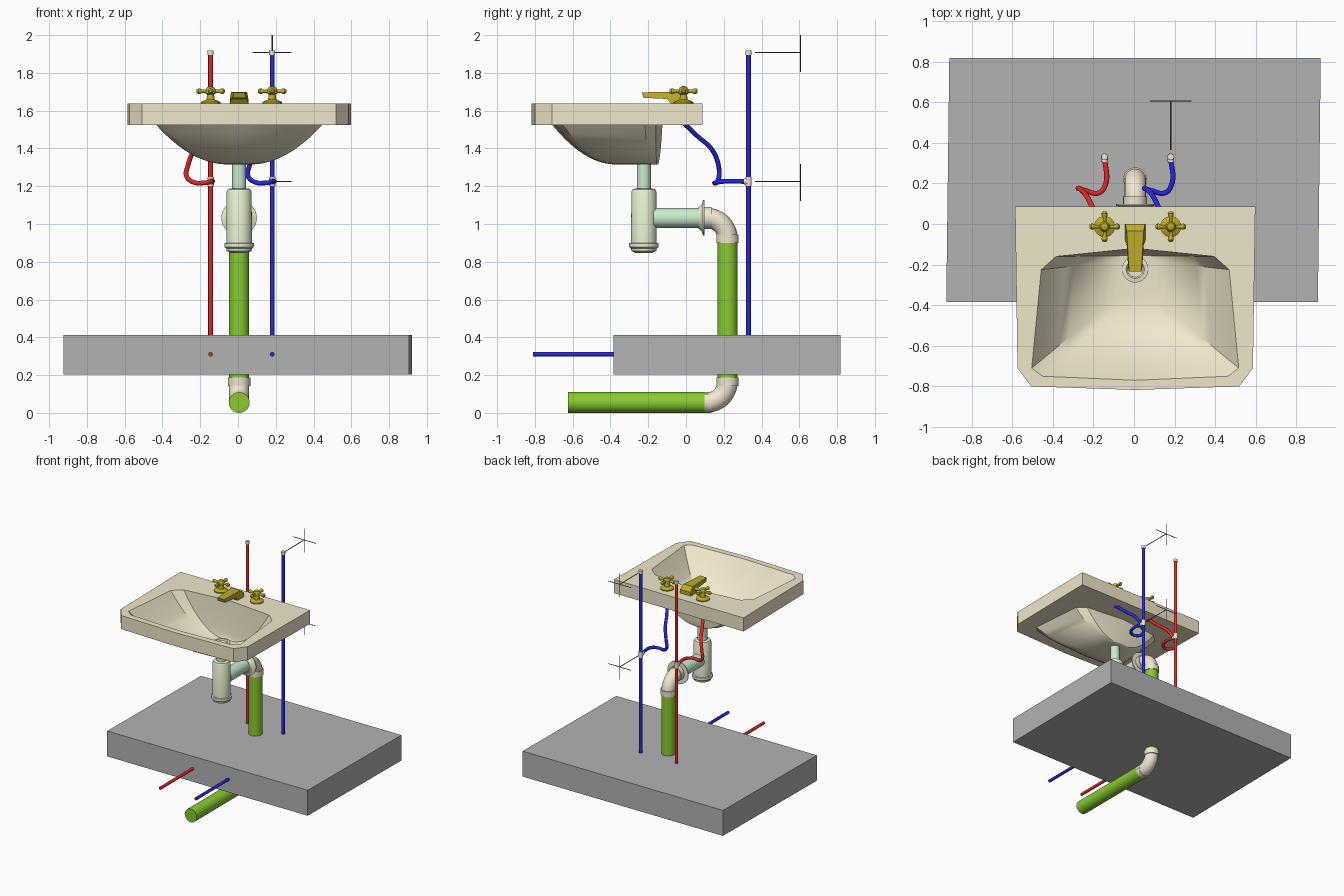
import bpy, bmesh, math
from mathutils import Vector, Matrix

if "Cube" in bpy.data.objects:
    bpy.data.objects.remove(bpy.data.objects["Cube"])

CX = 0.006
COLD, HOT = 0.181, -0.145

def material(name, r, g, b):
    m = bpy.data.materials.new(name)
    m.diffuse_color = (r, g, b, 1)
    m.use_nodes = True
    m.node_tree.nodes["Principled BSDF"].inputs["Base Color"].default_value = m.diffuse_color
    return m

CERAMIC = material("ceramic", 0.87, 0.80, 0.60)
BRASS = material("brass", 0.50, 0.42, 0.02)
GREEN = material("green_pipe", 0.25, 0.60, 0.03)
MINT = material("mint_pipe", 0.60, 0.83, 0.62)
TRAP = material("trap_plastic", 0.80, 0.88, 0.64)
BEIGE = material("fitting", 0.88, 0.80, 0.64)
BLUE = material("cold", 0.02, 0.02, 0.75)
RED = material("hot", 0.80, 0.02, 0.02)
SLAB = material("concrete", 0.45, 0.45, 0.45)
LINE = material("dimension", 0.12, 0.12, 0.12)

def finish(ob, mat, smooth=True):
    ob.data.materials.append(mat)
    if smooth:
        bpy.ops.object.select_all(action='DESELECT')
        ob.select_set(True)
        bpy.context.view_layer.objects.active = ob
        bpy.ops.object.shade_smooth_by_angle(angle=math.radians(35))
    return ob

def loft(name, loops, mat, smooth=True, matrix=Matrix()):
    """Skin a stack of equal-length closed loops and cap both ends."""
    bm = bmesh.new()
    rings = [[bm.verts.new(matrix @ Vector(p)) for p in lp] for lp in loops]
    n = len(rings[0])
    for a, b in zip(rings, rings[1:]):
        for i in range(n):
            j = (i + 1) % n
            bm.faces.new((a[i], a[j], b[j], b[i]))
    bm.faces.new(rings[0][::-1])
    bm.faces.new(rings[-1])
    bmesh.ops.recalc_face_normals(bm, faces=bm.faces)
    me = bpy.data.meshes.new(name)
    bm.to_mesh(me)
    bm.free()
    ob = bpy.data.objects.new(name, me)
    bpy.context.collection.objects.link(ob)
    return finish(ob, mat, smooth)

def lathe(name, profile, origin, mat, axis=(0, 0, 1), sides=32):
    """Revolve (radius, height) points about an axis."""
    rot = Vector((0, 0, 1)).rotation_difference(Vector(axis)).to_matrix().to_4x4()
    ang = [2 * math.pi * i / sides for i in range(sides)]
    loops = [[(r * math.cos(a), r * math.sin(a), h) for a in ang] for r, h in profile]
    return loft(name, loops, mat, True, Matrix.Translation(origin) @ rot)

def rod(name, p, q, r, mat, sides=32):
    d = Vector(q) - Vector(p)
    return lathe(name, [(r, 0), (r, d.length)], p, mat, d.normalized(), sides)

def tube(name, pts, r, mat, spline='POLY', res=4):
    """Round tube swept along a path."""
    cu = bpy.data.curves.new(name, 'CURVE')
    cu.dimensions = '3D'
    cu.bevel_depth, cu.bevel_resolution, cu.use_fill_caps = r, res, True
    sp = cu.splines.new(spline)
    if spline == 'BEZIER':
        sp.bezier_points.add(len(pts) - 1)
        for b, p in zip(sp.bezier_points, pts):
            b.co = p
            b.handle_left_type = b.handle_right_type = 'AUTO'
    else:
        sp.points.add(len(pts) - 1)
        for b, p in zip(sp.points, pts):
            b.co = (*p, 1)
    ob = bpy.data.objects.new(name, cu)
    bpy.context.collection.objects.link(ob)
    bpy.ops.object.select_all(action='DESELECT')
    ob.select_set(True)
    bpy.context.view_layer.objects.active = ob
    bpy.ops.object.convert(target='MESH')
    return finish(bpy.context.view_layer.objects.active, mat)

# Floor slab, slightly skewed in plan
plan = [(-0.925, -0.385), (0.906, -0.385), (0.92, 0.817), (-0.91, 0.817)]
loft("floor_slab", [[(x, y, z) for x, y in plan] for z in (0.203, 0.413)], SLAB, False)

# Basin: rim and bowl as one loft, from half outlines
def outline(half):
    return half + [(-x, y) for x, y in half[-2:0:-1]]

RIM = outline([(0, .087), (.39, .087), (.592, .087), (.58, -.71), (.513, -.80), (0, -.8175)])
MOUTH = outline([(0, -.12), (.39, -.16), (.463, -.225), (.51, -.71), (.457, -.75), (0, -.77)])
FLOOR = outline([(0, -.15), (.04, -.156), (.06, -.18), (.06, -.34), (.04, -.365), (0, -.37)])

def level(t, bottom, depth):
    return [(CX + f[0] + (m[0] - f[0]) * t, f[1] + (m[1] - f[1]) * t, bottom + depth * t * t)
            for f, m in zip(FLOOR, MOUTH)]

def flat(pts, z):
    return [(CX + x, y, z) for x, y in pts]

STEPS = 10
under = [level(0.845 * i / STEPS, 1.315, 0.294) for i in range(STEPS + 1)]
inside = [level(i / STEPS, 1.327, 0.31) for i in range(STEPS, -1, -1)]
loft("basin", under + [flat(RIM, 1.525), flat(RIM, 1.637)] + inside, CERAMIC)

# Drain ring and waste pipe
DY = -0.223
lathe("drain_ring", [(.04, 1.325), (.065, 1.325), (.065, 1.335), (.045, 1.338), (.038, 1.33)],
      (CX, DY, 0), BEIGE)
rod("waste_pipe", (CX, DY, 1.17), (CX, DY, 1.33), 0.037, MINT)

# Bottle trap and its outlet
lathe("bottle_trap", [(.05, 1.187), (.06, 1.183), (.066, 1.17), (.068, .90), (.078, .898), (.078, .878),
                      (.068, .87), (.066, .858), (.045, .847)], (CX, DY, 0), TRAP)
rod("trap_outlet", (CX, DY + .05, 1.032), (CX, 0.10, 1.032), 0.053, MINT)
lathe("wall_flange", [(.056, .065), (.062, .075), (.075, .085), (.094, .09), (.094, .098), (.056, .098)],
      (CX, 0, 1.032), TRAP, (0, 1, 0))

# Elbows with end collars
PY, R = 0.22, 0.11
for name, z_h, s in (("upper_elbow", 1.032, -1), ("lower_elbow", 0.055, 1)):
    arc = [(CX, PY - R + R * math.sin(a), z_h + s * (R - R * math.cos(a)))
           for a in [math.pi / 2 * i / 12 for i in range(13)]]
    tube(name, arc, 0.0535, BEIGE, res=6)
    z_v = z_h + s * R
    rod(name + "_side_collar", (CX, 0.098, z_h), (CX, 0.135, z_h), 0.055 if s > 0 else 0.059, BEIGE)
    rod(name + "_end_collar", (CX, PY, z_v - s * .022), (CX, PY, z_v + s * .022), 0.059, BEIGE)

# Drain pipes
rod("drain_riser", (CX, PY, 0.17), (CX, PY, 0.93), 0.053, GREEN)
rod("drain_outlet", (CX, -0.625, 0.055), (CX, 0.12, 0.055), 0.055, GREEN)

# Water supply lines, hoses and taps
SY, SZ, TY = 0.331, 1.225, -0.013
for label, x, mat in (("cold", COLD, BLUE), ("hot", HOT, RED)):
    rod(label + "_floor_pipe", (x, -0.81, 0.31), (x, SY, 0.31), 0.012, mat, 16)
    rod(label + "_riser", (x, SY, 0.30), (x, SY, 1.90), 0.0125, mat, 16)
    rod(label + "_riser_cap", (x, SY, 1.895), (x, SY, 1.918), 0.016, BEIGE, 16)
    rod(label + "_tee", (x, SY, SZ - .025), (x, SY, SZ + .025), 0.017, BEIGE, 16)
    rod(label + "_tee_branch", (x, SY - .025, SZ), (x, SY, SZ), 0.017, BEIGE, 16)
    path = [(0, SY, SZ), (.003, .19, SZ), (-.03, .153, 1.218), (-.095, .165, 1.223), (-.128, .175, 1.255),
            (-.12, .172, 1.31), (-.09, .14, 1.39), (-.045, .055, 1.47), (0, TY, 1.535)]
    tube(label + "_hose", [(x + p[0], p[1], p[2]) for p in path], 0.0125, mat, 'BEZIER')
    lathe(label + "_tap_body", [(.052, 1.635), (.052, 1.645), (.04, 1.652), (.022, 1.658), (.018, 1.685),
                                (.026, 1.69), (.026, 1.712), (.018, 1.725), (.005, 1.73)],
          (x, TY, 0), BRASS, sides=24)
    for i, (dx, dy) in enumerate(((1, 0), (0, 1), (-1, 0), (0, -1))):
        lathe(f"{label}_tap_arm_{i}", [(.008, 0), (.009, .045), (.014, .055), (.015, .065), (.008, .075)],
              (x, TY, 1.703), BRASS, (dx, dy, 0), 12)

# Spout: wedge widening towards the back
SPOUT = [(0, 1.635, .05), (0, 1.668, .048), (-.035, 1.70, .042), (-.235, 1.697, .03),
         (-.225, 1.668, .034), (-.10, 1.662, .042), (-.08, 1.635, .05)]
loft("spout", [[(CX + s * w, y, z) for y, z, w in SPOUT] for s in (-1, 1)], BRASS, False)

# Dimension marks beside the cold riser
MY, MR = 0.606, 0.003
for name, z in (("upper_mark", 1.907), ("lower_mark", 1.225)):
    rod(name + "_leader", (COLD, 0.365, z), (COLD, MY, z), MR, LINE, 6)
    rod(name + "_cross", (COLD - .103, MY, z), (COLD + .103, MY, z), MR, LINE, 6)
    rod(name + "_upright", (COLD, MY, z - .103), (COLD, MY, z + .093), MR, LINE, 6)
